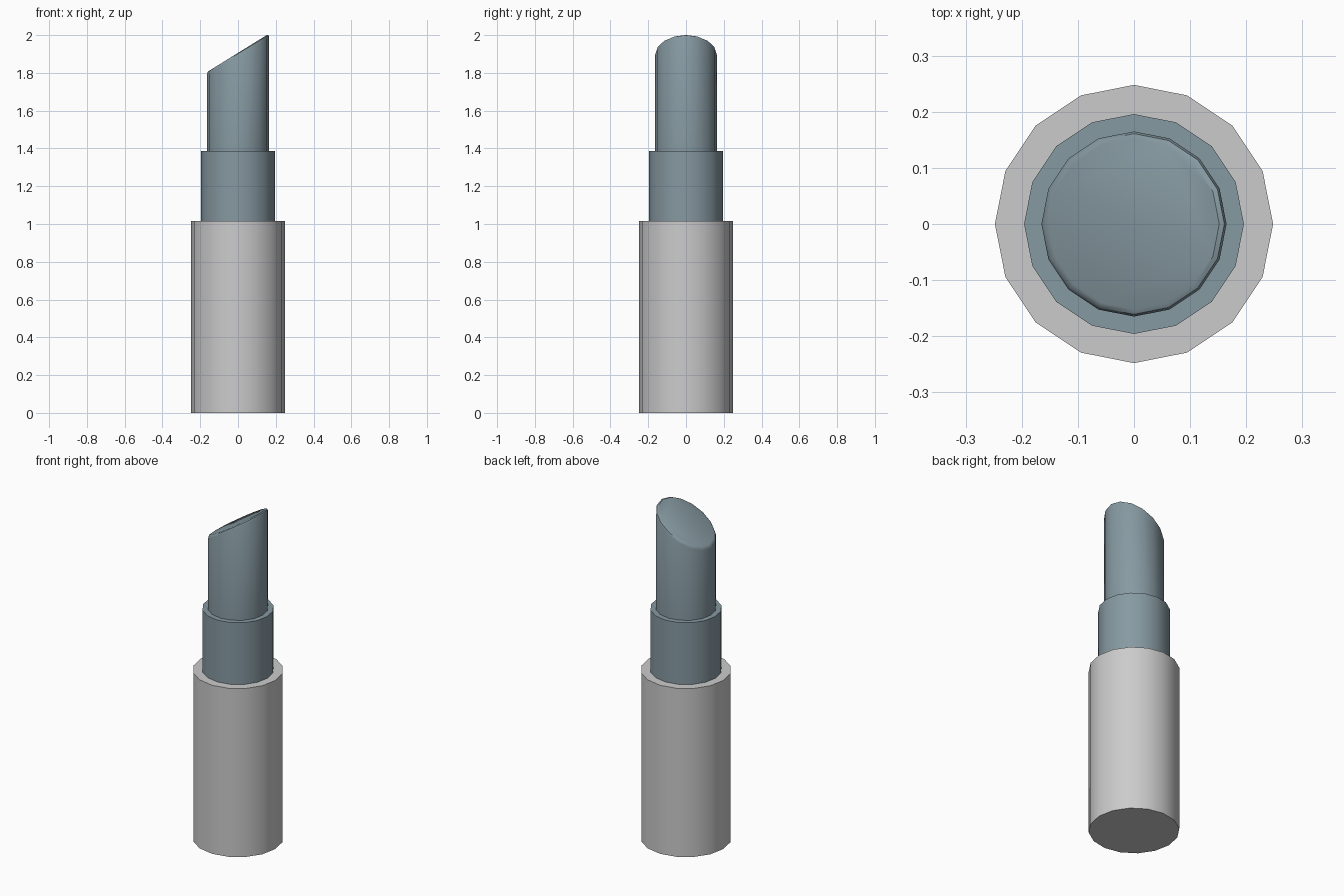
import bpy, bmesh, math

if "Cube" in bpy.data.objects:
    bpy.data.objects.remove(bpy.data.objects["Cube"])

SIDES = 16


def material(name, rgb):
    mat = bpy.data.materials.new(name)
    mat.diffuse_color = (*rgb, 1.0)
    mat.use_nodes = True
    mat.node_tree.nodes["Principled BSDF"].inputs["Base Color"].default_value = mat.diffuse_color
    return mat


def lathe(name, rings, mat, cap_bottom=False, cap_top=False):
    """Rings are (radius, height, slope); slope tilts the ring along x."""
    bm = bmesh.new()
    loops = []
    for r, z, slope in rings:
        loop = []
        for i in range(SIDES):
            a = 2 * math.pi * i / SIDES
            x, y = r * math.cos(a), r * math.sin(a)
            loop.append(bm.verts.new((x, y, z + slope * x)))
        loops.append(loop)
    for lo, hi in zip(loops, loops[1:]):
        for i in range(SIDES):
            j = (i + 1) % SIDES
            bm.faces.new((lo[i], lo[j], hi[j], hi[i]))
    if cap_bottom:
        bm.faces.new(loops[0][::-1])
    if cap_top:
        bm.faces.new(loops[-1])
    mesh = bpy.data.meshes.new(name)
    bm.to_mesh(mesh)
    bm.free()
    mesh.materials.append(mat)
    obj = bpy.data.objects.new(name, mesh)
    bpy.context.collection.objects.link(obj)
    obj.select_set(True)
    bpy.context.view_layer.objects.active = obj
    bpy.ops.object.shade_smooth_by_angle(angle=math.radians(35))
    obj.select_set(False)
    return obj


light_grey = material("light_grey", (0.62, 0.64, 0.63))
blue_grey = material("blue_grey", (0.24, 0.32, 0.36))

# Outer case, with the step in to the sleeve
lathe("case", [(0.248, 0, 0), (0.248, 1.015, 0), (0.196, 1.015, 0)],
      light_grey, cap_bottom=True)

# Inner sleeve, with the step in to the stick
lathe("sleeve", [(0.196, 1.015, 0), (0.196, 1.387, 0), (0.165, 1.387, 0)],
      blue_grey)

# Colour stick with a slanted, softly rounded tip
lathe("stick", [(0.165, 1.387, 0), (0.165, 1.89, 0.61),
                (0.161, 1.901, 0.61), (0.152, 1.906, 0.62)],
      blue_grey, cap_top=True)
